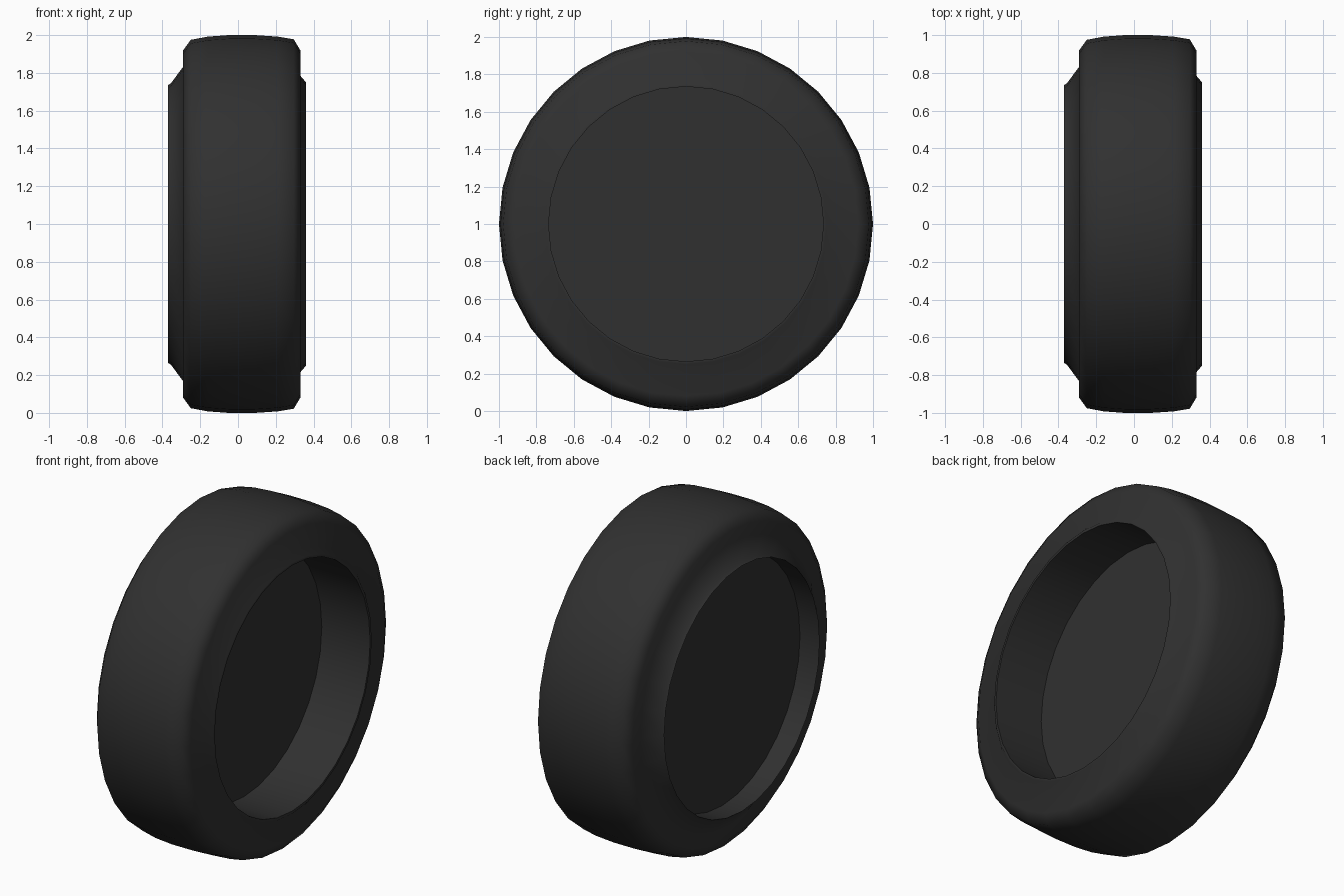
import bpy, bmesh, math

if "Cube" in bpy.data.objects:
    bpy.data.objects.remove(bpy.data.objects["Cube"])

SEG = 32
rubber = bpy.data.materials.new("dark_rubber")
rubber.diffuse_color = (0.03, 0.03, 0.03, 1)
rubber.use_nodes = True
rubber.node_tree.nodes["Principled BSDF"].inputs["Base Color"].default_value = rubber.diffuse_color


def lathe(name, profile, angle):
    """Spin a profile of (x, radius) points around the wheel axle."""
    bm = bmesh.new()
    rings = []
    for x, r in profile:
        if r == 0:
            rings.append([bm.verts.new((x, 0, 1))] * SEG)
        else:
            rings.append([bm.verts.new((x, r * math.cos(2 * math.pi * i / SEG),
                                        1 + r * math.sin(2 * math.pi * i / SEG)))
                          for i in range(SEG)])
    for a, b in zip(rings, rings[1:]):
        for i in range(SEG):
            j = (i + 1) % SEG
            bm.faces.new(list(dict.fromkeys((a[i], a[j], b[j], b[i]))))
    bmesh.ops.recalc_face_normals(bm, faces=bm.faces)
    mesh = bpy.data.meshes.new(name)
    bm.to_mesh(mesh)
    bm.free()
    mesh.materials.append(rubber)
    ob = bpy.data.objects.new(name, mesh)
    bpy.context.collection.objects.link(ob)
    bpy.context.view_layer.objects.active = ob
    ob.select_set(True)
    bpy.ops.object.shade_smooth_by_angle(angle=math.radians(angle))
    ob.select_set(False)
    return ob


# Whole wheel: shallow recess on the left, tyre, deep recess on the right
lathe("tyre_with_recessed_hub", [
    (-0.24, 0), (-0.24, 0.735), (-0.37, 0.735), (-0.355, 0.745),
    (-0.285, 0.84), (-0.29, 0.92), (-0.25, 0.975), (-0.16, 0.992),
    (-0.05, 1.0), (0.09, 1.0), (0.21, 0.992), (0.295, 0.978),
    (0.33, 0.92), (0.33, 0.785), (0.36, 0.75), (0.36, 0.735),
    (0.04, 0.735), (0.04, 0)], 60)
